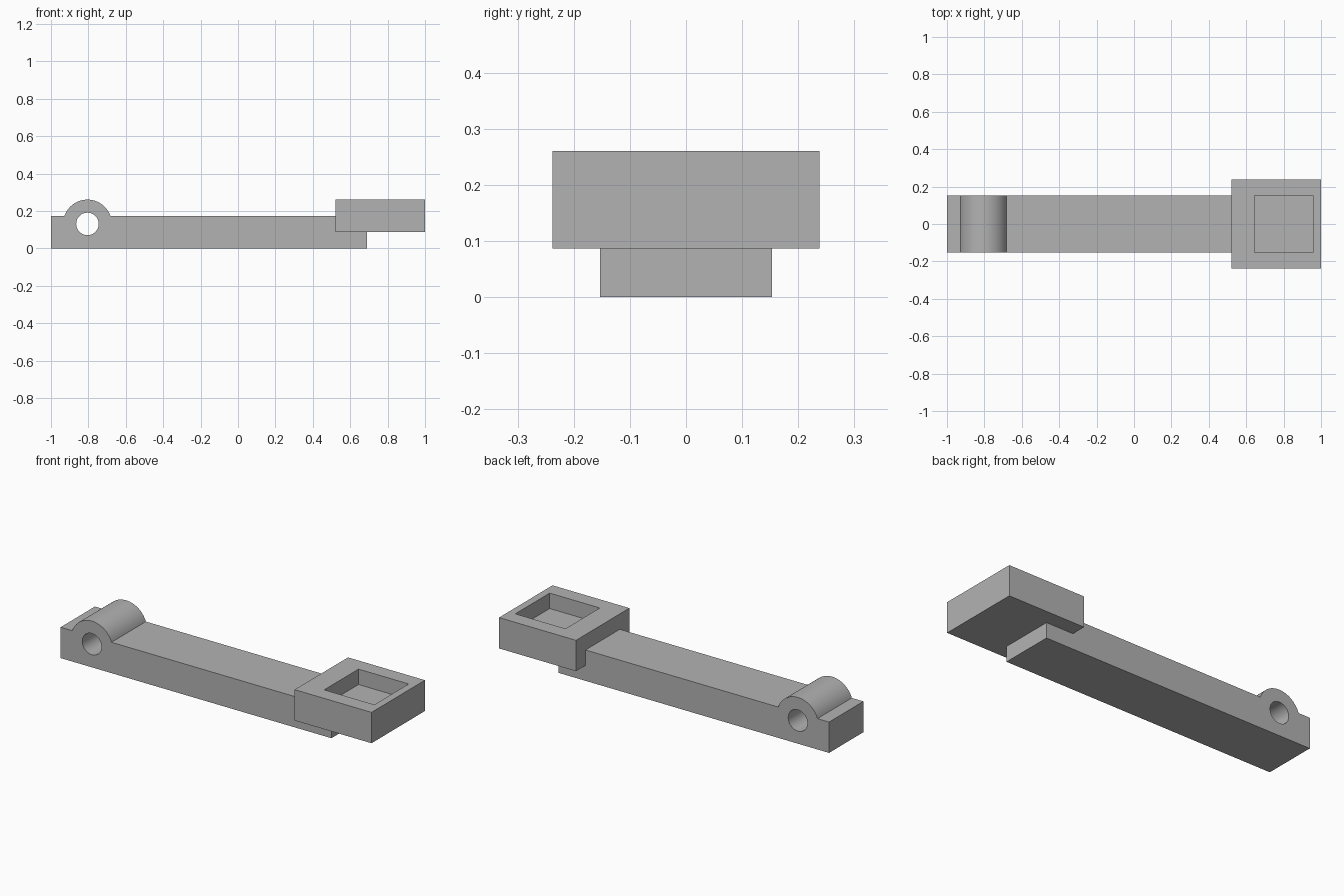
import bpy
import bmesh
from math import asin, cos, sin, pi

default = bpy.data.objects.get("Cube")
if default:
    bpy.data.objects.remove(default, do_unlink=True)

# Shared dimensions
ARM_HALF, ARM_TOP, ARM_END = 0.153, 0.174, 0.69
HEAD_HALF, HEAD_BOTTOM, HEAD_TOP, HEAD_START = 0.238, 0.087, 0.261, 0.52
HUB_X, HUB_Z, HUB_RADIUS, HOLE_RADIUS = -0.805, 0.131, 0.13, 0.06

grey = bpy.data.materials.new("plain grey")
grey.use_nodes = True
colour = (0.45, 0.45, 0.45, 1)
grey.diffuse_color = colour
grey.node_tree.nodes["Principled BSDF"].inputs["Base Color"].default_value = colour


def extrude_profile(name, points, half_width):
    """Extrude an x-z outline symmetrically along y."""
    bm = bmesh.new()
    face = bm.faces.new([bm.verts.new((x, -half_width, z)) for x, z in points])
    result = bmesh.ops.extrude_face_region(bm, geom=[face])
    verts = [v for v in result["geom"] if isinstance(v, bmesh.types.BMVert)]
    bmesh.ops.translate(bm, verts=verts, vec=(0, 2 * half_width, 0))
    bmesh.ops.recalc_face_normals(bm, faces=bm.faces)
    mesh = bpy.data.meshes.new(name)
    bm.to_mesh(mesh)
    bm.free()
    mesh.materials.append(grey)
    obj = bpy.data.objects.new(name, mesh)
    bpy.context.collection.objects.link(obj)
    return obj


def rectangle(x0, x1, z0, z1):
    return [(x0, z0), (x1, z0), (x1, z1), (x0, z1)]


def arc(radius, start, end, steps):
    angles = [start + (end - start) * i / steps for i in range(steps + 1)]
    return [(HUB_X + radius * cos(a), HUB_Z + radius * sin(a)) for a in angles]


def cut(target, cutter):
    """Subtract the cutter, then discard it."""
    cutter.hide_render = True
    mod = target.modifiers.new("cut", "BOOLEAN")
    mod.operation = "DIFFERENCE"
    mod.solver = "EXACT"
    mod.object = cutter
    bpy.ops.object.select_all(action="DESELECT")
    bpy.context.view_layer.objects.active = target
    target.select_set(True)
    bpy.ops.object.modifier_apply(modifier=mod.name)
    bpy.data.objects.remove(cutter, do_unlink=True)


# Arm with a rounded pivot hub and a half-lap step under the head
rise = asin((ARM_TOP - HUB_Z) / HUB_RADIUS)
outline = [(-1, 0), (ARM_END, 0), (ARM_END, HEAD_BOTTOM),
           (HEAD_START, HEAD_BOTTOM), (HEAD_START, ARM_TOP)]
outline += arc(HUB_RADIUS, rise, pi - rise, 32) + [(-1, ARM_TOP)]
arm = extrude_profile("arm", outline, ARM_HALF)

# Pivot hole through the hub
cut(arm, extrude_profile("hole_cutter", arc(HOLE_RADIUS, 0, 2 * pi, 48)[:-1], 0.3))
bpy.ops.object.shade_smooth_by_angle(angle=pi / 6)

# Square head with a shallow open pocket
head = extrude_profile("head", rectangle(HEAD_START, 1, HEAD_BOTTOM, HEAD_TOP), HEAD_HALF)
cut(head, extrude_profile("pocket_cutter", rectangle(0.645, 0.958, ARM_TOP, 0.4), ARM_HALF))
